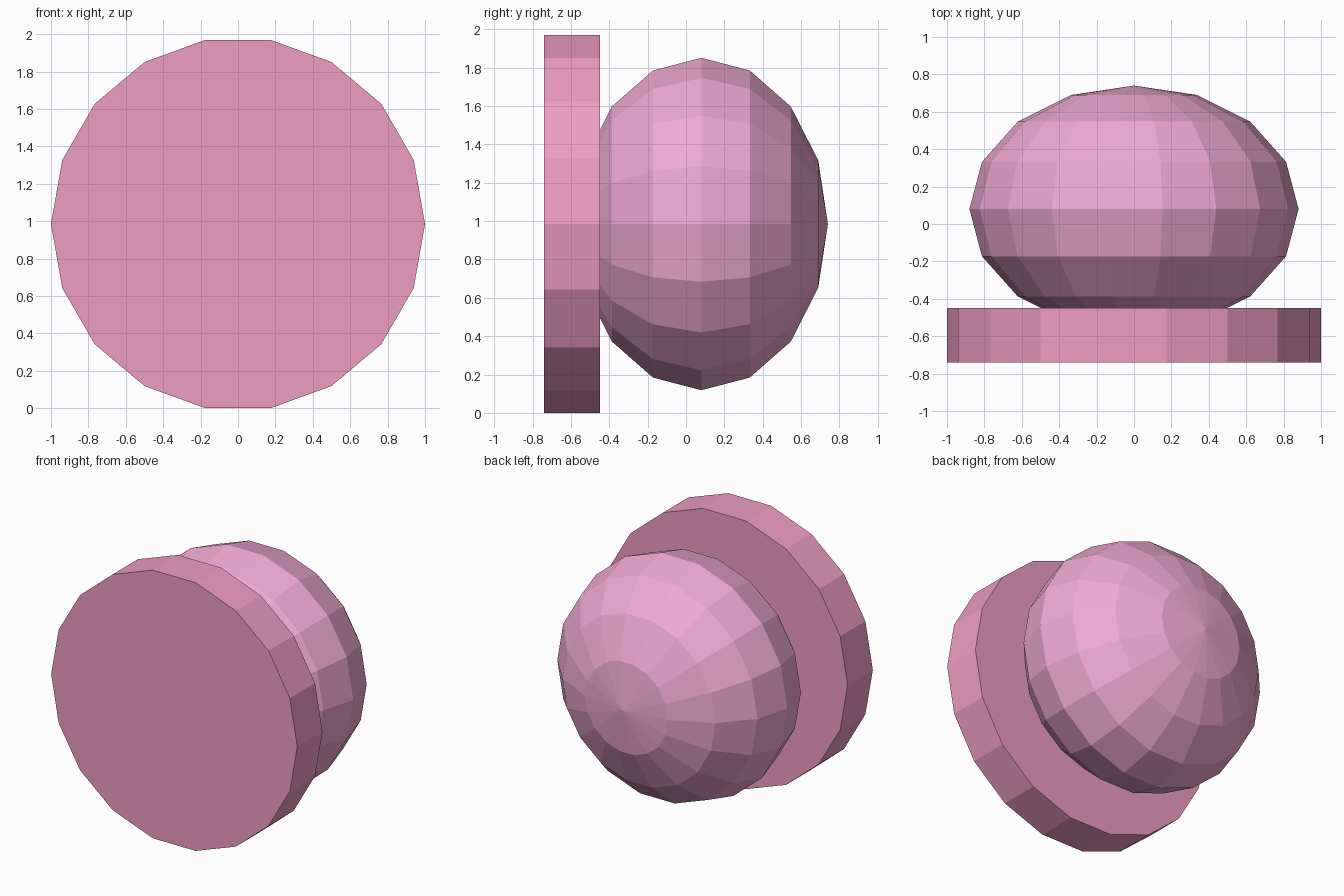
import bpy, bmesh
from math import sin, cos, pi, radians

if "Cube" in bpy.data.objects:
    bpy.data.objects.remove(bpy.data.objects["Cube"])

SIDES = 18
CENTRE_Z = cos(radians(10))   # a flat side of the plate rests on the ground


def lathe(name, profile, color):
    """Revolve (radius, y) points around the y axis; radius 0 makes a pole."""
    bm = bmesh.new()
    rings = []
    for r, y in profile:
        n = SIDES if r > 1e-6 else 1
        rings.append([bm.verts.new((r * cos(2 * pi * i / SIDES), y,
                                    r * sin(2 * pi * i / SIDES)))
                      for i in range(n)])
    for a, b in zip(rings, rings[1:]):
        for i in range(SIDES):
            j = (i + 1) % SIDES
            quad = [a[i % len(a)], a[j % len(a)], b[j % len(b)], b[i % len(b)]]
            bm.faces.new(list(dict.fromkeys(quad)))
    # cap open ends
    for ring in (rings[0], rings[-1]):
        if len(ring) > 1:
            bm.faces.new(ring)
    bmesh.ops.recalc_face_normals(bm, faces=bm.faces)
    mesh = bpy.data.meshes.new(name)
    bm.to_mesh(mesh)
    bm.free()
    obj = bpy.data.objects.new(name, mesh)
    obj.location.z = CENTRE_Z
    bpy.context.collection.objects.link(obj)
    mat = bpy.data.materials.new(name + "_pink")
    mat.diffuse_color = (*color, 1)
    mat.use_nodes = True
    mat.node_tree.nodes["Principled BSDF"].inputs["Base Color"].default_value = mat.diffuse_color
    mesh.materials.append(mat)
    return obj


# flat round plate at the front
lathe("front_plate", [(1, -0.74), (1, -0.448)], (0.86, 0.34, 0.55))

# flattened ball, partly sunk into the plate
ball = [(0.88 * sin(pi * k / 8), 0.08 - 0.66 * cos(pi * k / 8)) for k in range(9)]
lathe("ball", ball, (0.86, 0.40, 0.64))
